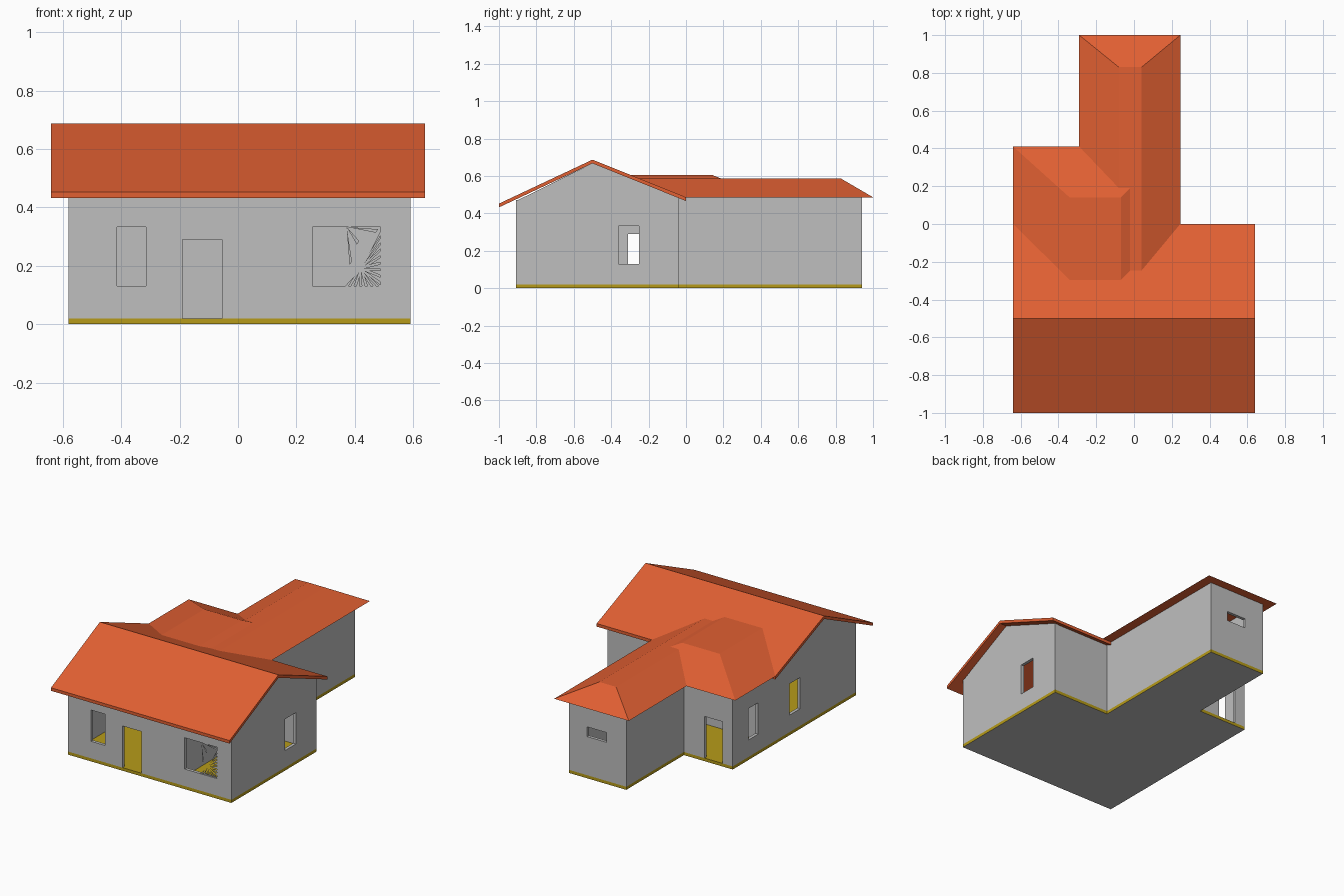
import bpy, bmesh, math
from mathutils import Vector

cube = bpy.data.objects.get("Cube")
if cube:
    bpy.data.objects.remove(cube, do_unlink=True)


def material(name, rgb):
    m = bpy.data.materials.new(name)
    m.use_nodes = True
    m.diffuse_color = (*rgb, 1)
    m.node_tree.nodes["Principled BSDF"].inputs["Base Color"].default_value = (*rgb, 1)
    return m


TILE = material("roof_orange", (0.75, 0.115, 0.032))
GREY = material("wall_grey", (0.52, 0.52, 0.52))
YELLOW = material("floor_yellow", (0.47, 0.33, 0.01))


def finish(name, bm, mats, fix=True):
    if fix:
        bmesh.ops.recalc_face_normals(bm, faces=bm.faces)
    mesh = bpy.data.meshes.new(name)
    bm.to_mesh(mesh)
    bm.free()
    for m in mats:
        mesh.materials.append(m)
    ob = bpy.data.objects.new(name, mesh)
    bpy.context.collection.objects.link(ob)
    return ob


def prism(bm, profile, axis, lo, hi):
    """Extrude a 2D profile along an axis; the profile uses the other two axes in order."""
    def at(p, d):
        c = list(p)
        c.insert(axis, d)
        return bm.verts.new(c)
    a = [at(p, lo) for p in profile]
    b = [at(p, hi) for p in profile]
    bm.faces.new(a)
    bm.faces.new(b)
    for i in range(len(a)):
        j = (i + 1) % len(a)
        bm.faces.new((a[i], a[j], b[j], b[i]))


FLOOR, SILL, HEAD, DOOR = 0.02, 0.13, 0.333, 0.29
T = 0.02                      # wall thickness
LEFT, RIGHT, FRONT, MID, INNER, BACK = -0.58, 0.59, -0.91, -0.04, 0.35, 0.94
WING_L, WING_R = -0.23, 0.18


def wall(name, along, start, end, offset, top, openings=(), gable=None):
    """Wall along axis 0 (x) or 1 (y), split into panels around its openings."""
    bm = bmesh.new()
    across = 1 - along

    def panel(a, b, z0, z1):
        prism(bm, [(a, z0), (b, z0), (b, z1), (a, z1)], across, offset, offset + T)
    pos = start
    for a, b, z0, z1 in openings:
        panel(pos, a, FLOOR, top)
        if z0 > FLOOR:
            panel(a, b, FLOOR, z0)
        panel(a, b, z1, top)
        pos = b
    panel(pos, end, FLOOR, top)
    if gable:
        prism(bm, gable, across, offset, offset + T)
    return finish(name, bm, [GREY])


# floor slab: yellow top and edges, grey underside
bm = bmesh.new()
prism(bm, [(LEFT, FRONT), (RIGHT, FRONT), (RIGHT, MID), (WING_R, MID), (WING_R, BACK),
           (WING_L, BACK), (WING_L, INNER), (LEFT, INNER)], 2, 0, FLOOR)
slab = finish("floor_slab", bm, [YELLOW, GREY])
for p in slab.data.polygons:
    p.material_index = 1 if p.normal.z < -0.5 else 0

# front block walls
LOW, EAVE = 0.465, 0.486
GABLE = [(FRONT, LOW), (-0.5, 0.668), (MID, 0.482), (MID, LOW)]
wall("front_wall", 0, LEFT, RIGHT, FRONT, 0.47,
     [(-0.415, -0.315, SILL, HEAD), (-0.19, -0.055, FLOOR, DOOR), (0.255, 0.488, SILL, HEAD)])
wall("left_gable_wall", 1, FRONT + T, MID, RIGHT - T, LOW, [(-0.36, -0.25, SILL, HEAD)], GABLE)
wall("right_gable_wall", 1, FRONT + T, MID, LEFT, LOW, [(-0.34, -0.23, SILL, HEAD)], GABLE)
wall("cross_wall", 0, LEFT + T, RIGHT, MID - T, 0.48)
wall("front_partition", 1, FRONT + T, MID - T, 0.157, LOW, [(-0.31, -0.18, FLOOR, DOOR)])

# side room and rear wing walls
wall("side_room_wall", 1, MID, INNER - T, LEFT, EAVE, [(0.09, 0.19, SILL, HEAD)])
wall("side_room_back_wall", 0, LEFT, WING_L, INNER - T, EAVE, [(-0.506, -0.378, FLOOR, DOOR)])
wall("wing_left_wall", 1, MID, BACK - T, WING_R - T, EAVE)
wall("wing_right_wall", 1, INNER - T, BACK - T, WING_L, EAVE)
wall("wing_back_wall", 0, WING_L, WING_R, BACK - T, EAVE, [(-0.09, 0.05, 0.27, HEAD)])
wall("wing_partition", 0, WING_L, WING_R - T, INNER - T, EAVE)

# broken shards in half of the wide front window
bm = bmesh.new()
x0, x1 = 0.372, 0.488
hub = Vector((0.42, FRONT + 0.004, 0.19))
rim = [Vector((x0 + (x1 - x0) * i / 6, hub.y, SILL)) for i in range(7)]
rim += [Vector((x1, hub.y, SILL + (HEAD - SILL) * i / 9)) for i in range(1, 9)]
for i, p in enumerate(rim):
    side = Vector((0.006, 0, 0)) if i < 7 else Vector((0, 0, 0.008))
    tip = p.lerp(hub, 0.85 if i % 2 else 0.6)
    bm.faces.new([bm.verts.new(v) for v in (p - side, p + side, tip)])
corner = Vector((x0, hub.y, HEAD))
for dx, dz in ((0.01, -0.13), (0.035, -0.06), (0.1, -0.02)):
    far = corner + Vector((dx, 0, dz))
    bm.faces.new([bm.verts.new(v) for v in (corner, far, far + Vector((0.008, 0, 0.012)))])
finish("window_shards", bm, [GREY], fix=False)

# gable roof over the front block
bm = bmesh.new()
top = [(-1, 0.452), (-0.5, 0.687), (0, EAVE)]
prism(bm, top + [(y, z - 0.02) for y, z in reversed(top)], 0, -0.64, 0.64)
finish("gable_roof", bm, [TILE])

# hipped roofs over the side room and rear wing
points = {
    EAVE: dict(a=(-0.64, 0), b=(-0.64, 0.41), c=(-0.29, 0.41), d=(-0.29, 1),
               e=(0.245, 1), f=(0.245, 0)),
    0.585: dict(g=(-0.08, 0.19), h=(-0.08, 0.83), i=(0.04, 0.83), j=(0.04, -0.248),
                k=(-0.02, -0.248), l=(-0.02, 0.19)),
    0.605: dict(m=(-0.34, 0.14), n=(-0.34, -0.298), o=(-0.07, -0.298), p=(-0.07, 0.14)),
}
bm = bmesh.new()
v = {key: bm.verts.new((x, y, z)) for z, ring in points.items() for key, (x, y) in ring.items()}
for face in ("abcdef", "feij", "edhi", "dcgh", "hglkji", "bmplgc", "banm", "mnop", "pokl"):
    bm.faces.new([v[key] for key in face])
finish("hipped_roof", bm, [TILE])
